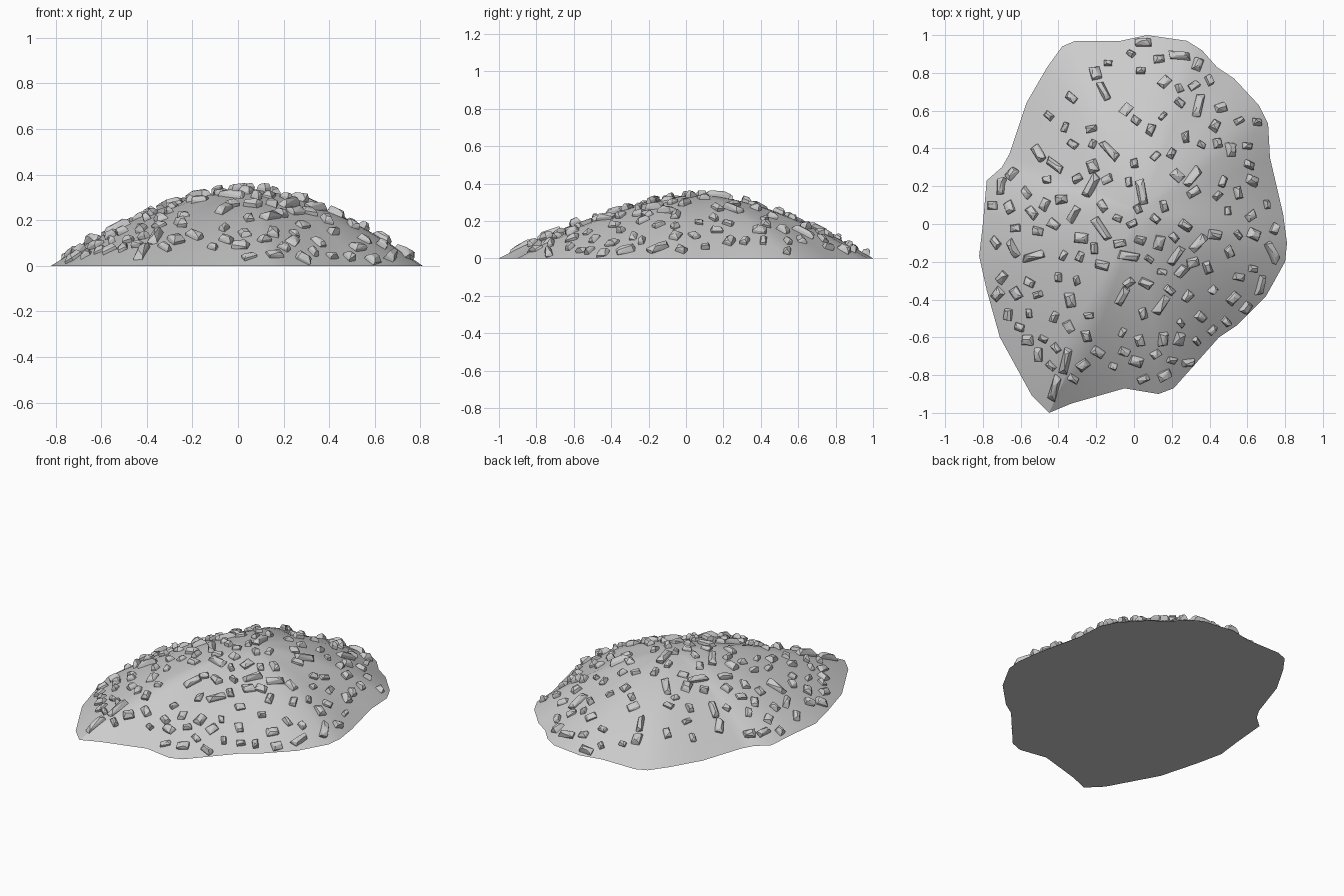
import bpy, bmesh, math, random
from mathutils import Vector, Matrix
from mathutils.bvhtree import BVHTree

if "Cube" in bpy.data.objects:
    bpy.data.objects.remove(bpy.data.objects["Cube"])

random.seed(7)

# Footprint of the mound, counter-clockwise
OUTLINE = [(.81, -.1), (.79, .05), (.72, .35), (.71, .53), (.66, .63), (.53, .77),
           (.44, .83), (.36, .92), (.28, .97), (.07, 1), (-.07, .97), (-.31, .97),
           (-.38, .94), (-.46, .83), (-.57, .64), (-.66, .37), (-.70, .30), (-.78, .23),
           (-.80, 0), (-.82, -.17), (-.78, -.35), (-.71, -.6), (-.54, -.91), (-.45, -1),
           (-.33, -.95), (-.05, -.87), (.13, -.9), (.21, -.87), (.45, -.6), (.54, -.54),
           (.70, -.38), (.80, -.2)]
PEAK = Vector((.04, .07))
HEIGHT = .338
RINGS = 9


def finish(bm, name):
    bmesh.ops.recalc_face_normals(bm, faces=bm.faces)
    me = bpy.data.meshes.new(name)
    bm.to_mesh(me)
    ob = bpy.data.objects.new(name, me)
    bpy.context.collection.objects.link(ob)
    return ob


# Mound: rings of the outline shrinking towards the peak, closed underneath
bm = bmesh.new()
rings = []
for r in range(RINGS):
    t = 1 - r / RINGS
    z = HEIGHT * (1 - t ** 1.65)
    rings.append([bm.verts.new((*PEAK.lerp(Vector(p), t), z)) for p in OUTLINE])
top = bm.verts.new((*PEAK, HEIGHT))
n = len(OUTLINE)
for i in range(n):
    j = (i + 1) % n
    for a, b in zip(rings, rings[1:]):
        bm.faces.new((a[i], a[j], b[j], b[i]))
    bm.faces.new((rings[-1][i], rings[-1][j], top))
bm.faces.new(rings[0][::-1])
bmesh.ops.recalc_face_normals(bm, faces=bm.faces)
ground = BVHTree.FromBMesh(bm)
mound = finish(bm, "mound")
bm.free()
bpy.context.view_layer.objects.active = mound
mound.select_set(True)
bpy.ops.object.shade_smooth_by_angle(angle=math.radians(30))
mound.select_set(False)

# Larger splinters: x, y, length, heading in degrees
SPLINTERS = [(-.13, .39, .15, -45), (-.42, .31, .12, -35), (-.50, .37, .11, -55),
             (-.53, -.17, .14, 15), (-.64, -.13, .12, -60), (-.22, .20, .14, 60),
             (.04, .17, .14, -80), (.31, .25, .14, 50), (.34, .62, .15, 75),
             (.34, -.10, .12, 50), (.22, -.17, .13, 55), (.14, -.43, .13, 55),
             (-.36, -.72, .17, 75), (-.42, -.87, .17, 70), (-.17, -.03, .15, -55),
             (-.06, -.38, .12, 65), (-.16, .70, .12, -65), (.67, -.32, .12, 80),
             (.73, -.15, .13, -60), (-.70, .20, .10, 85), (.05, .96, .09, 0),
             (.24, .89, .12, 0), (-.03, -.17, .12, -10), (-.32, .05, .10, 60)]


def add_stone(bm, x, y, length, width, height, heading):
    # Faceted stone: hull of a jittered block with a narrower top, laid on the slope
    hit, normal, _, _ = ground.ray_cast(Vector((x, y, 1)), Vector((0, 0, -1)))
    if hit is None:
        return
    u = random.uniform
    pts = []
    for sx in (-1, 1):
        for sy in (-1, 1):
            pts.append((sx * u(.38, .5), sy * u(.35, .5), -.3))
            pts.append((sx * u(.32, .5), sy * u(.3, .5), u(.25, .6)))
            pts.append((sx * u(.1, .38), sy * u(.05, .3), u(.7, 1)))
    tilt = Vector((0, 0, 1)).rotation_difference(normal).to_matrix().to_4x4()
    m = (Matrix.Translation(hit) @ tilt @ Matrix.Rotation(math.radians(heading), 4, 'Z')
         @ Matrix.Diagonal((length, width, height, 1)))
    verts = []
    for p in pts:
        q = m @ Vector(p)
        q.z = max(q.z, .002)
        verts.append(bm.verts.new(q))
    res = bmesh.ops.convex_hull(bm, input=verts)
    junk = {g for g in res["geom_interior"] + res["geom_unused"]
            if isinstance(g, bmesh.types.BMVert)}
    bmesh.ops.delete(bm, geom=list(junk), context='VERTS')


bm = bmesh.new()
for x, y, length, heading in SPLINTERS:
    add_stone(bm, x, y, length, .05, .034, heading)
splinters = finish(bm, "large_stones")
bm.free()

# Small stones: evenly spread scatter that stays clear of rim and bare back-left slope
bm = bmesh.new()
placed = [Vector(s[:2]) for s in SPLINTERS]
rim_z = .022
count = 0
for _ in range(6000):
    p = Vector((random.uniform(-.8, .8), random.uniform(-.95, .95)))
    hit = ground.ray_cast(Vector((*p, 1)), Vector((0, 0, -1)))[0]
    if hit is None or hit.z < rim_z or p.y - p.x > 1.08 or p.x + p.y < -1.25:
        continue
    if min((p - q).length for q in placed) < .078:
        continue
    placed.append(p)
    size = random.uniform(.05, .085)
    add_stone(bm, p.x, p.y, size, size * random.uniform(.6, .8),
              random.uniform(.024, .036), random.uniform(0, 180))
    count += 1
    if count == 135:
        break
finish(bm, "small_stones")
bm.free()
